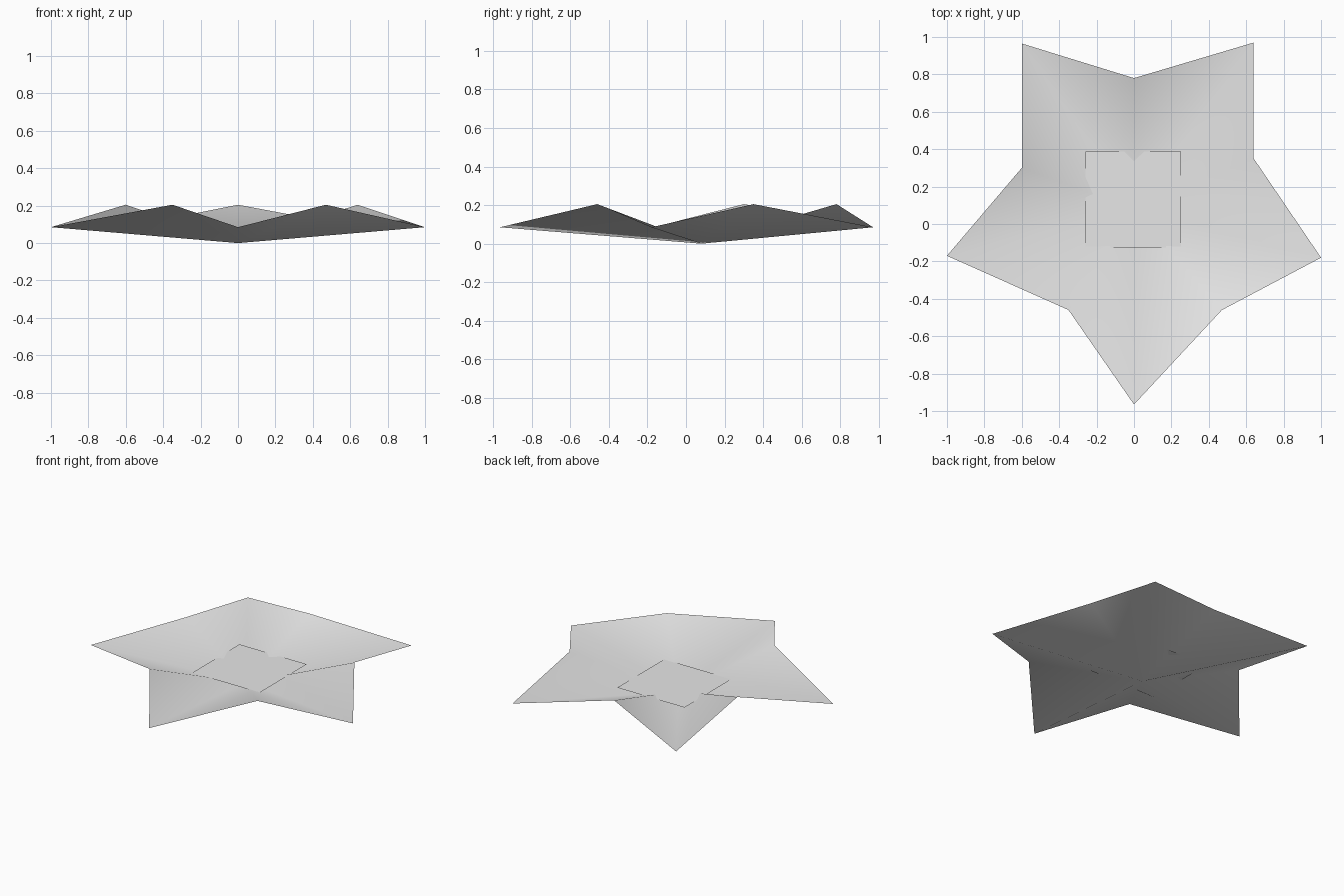
import bpy
import bmesh

# Remove the default cube
cube = bpy.data.objects.get("Cube")
if cube:
    bpy.data.objects.remove(cube, do_unlink=True)

# Single plain grey material
grey = bpy.data.materials.new("plain_grey")
grey.use_nodes = True
GREY = (0.8, 0.8, 0.8, 1.0)
grey.diffuse_color = GREY
grey.node_tree.nodes["Principled BSDF"].inputs["Base Color"].default_value = GREY


def add_object(name, bm):
    mesh = bpy.data.meshes.new(name)
    bm.to_mesh(mesh)
    bm.free()
    mesh.materials.append(grey)
    mesh.shade_smooth()
    obj = bpy.data.objects.new(name, mesh)
    bpy.context.collection.objects.link(obj)
    return obj


# Star outline, alternating low tips and raised notches
TIP_Z, NOTCH_Z = 0.085, 0.205
outline = [(0, -0.965), (0.47, -0.46), (1, -0.18), (0.64, 0.35), (0.64, 0.97),
           (0, 0.78), (-0.6, 0.965), (-0.6, 0.3), (-1, -0.17), (-0.35, -0.46)]

# Folded star sheet, fanned around its lowest point
bm = bmesh.new()
hub = bm.verts.new((0, 0.08, 0))
rim = [bm.verts.new((x, y, NOTCH_Z if i % 2 else TIP_Z))
       for i, (x, y) in enumerate(outline)]
for i, v in enumerate(rim):
    bm.faces.new((hub, v, rim[(i + 1) % len(rim)]))
add_object("folded_star", bm)

# Flat square sheet lying in the hollow
bm = bmesh.new()
bmesh.ops.create_grid(bm, x_segments=1, y_segments=1, size=0.256)
bmesh.ops.translate(bm, verts=bm.verts, vec=(-0.004, 0.131, 0.075))
add_object("centre_square", bm)
